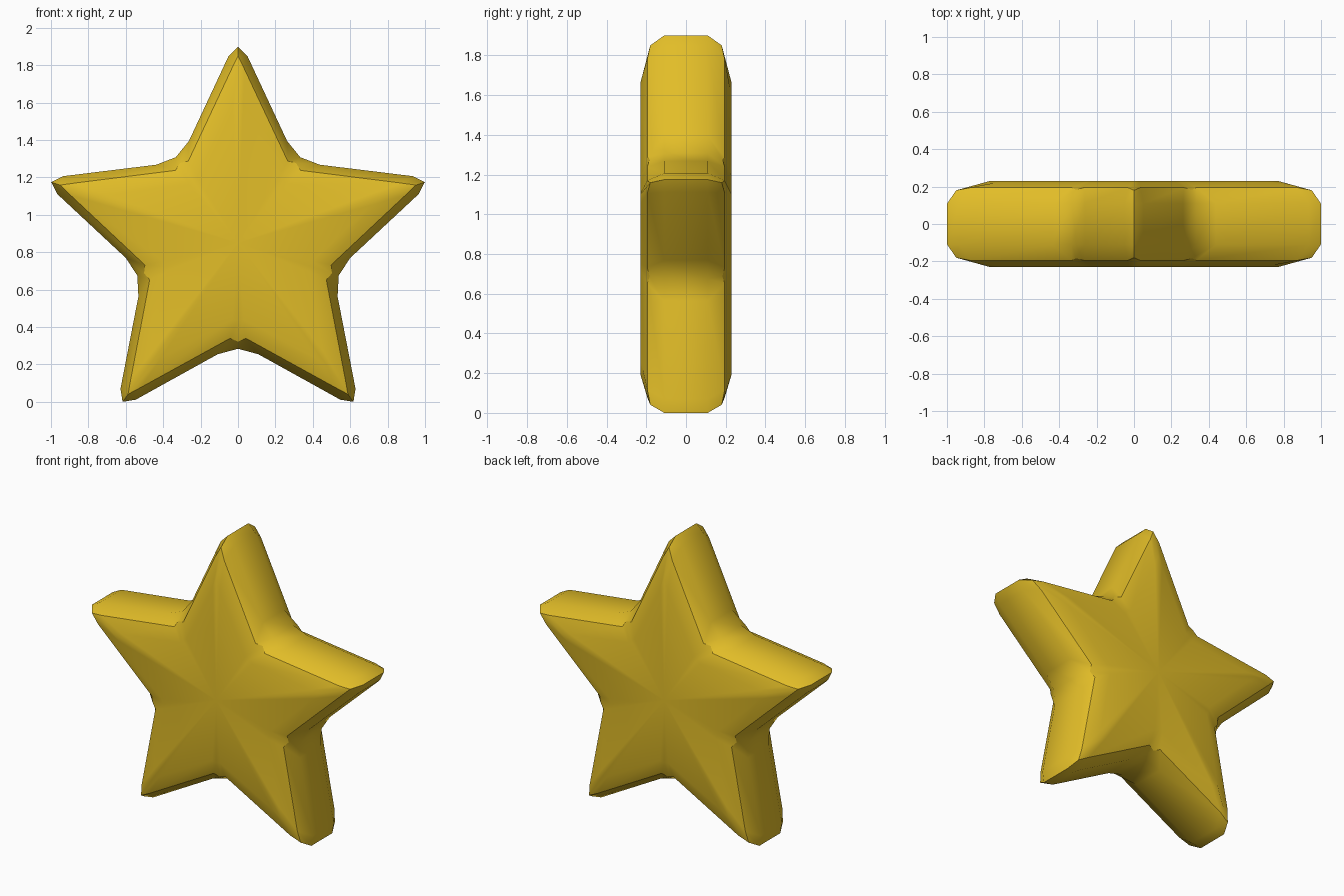
import bpy, bmesh, math

if "Cube" in bpy.data.objects:
    bpy.data.objects.remove(bpy.data.objects["Cube"])

CENTRE_Z = 0.85
ARMS = 5

gold = bpy.data.materials.new("gold")
gold.diffuse_color = (0.76, 0.51, 0.021, 1)
gold.use_nodes = True
gold.node_tree.nodes["Principled BSDF"].inputs["Base Color"].default_value = gold.diffuse_color

# Each ring: tip (radius, depth), shoulder (radius, side, depth),
# valley side (radius, side, depth), valley (radius, depth)
RIM = ((1.05, 0.11), (1.00, 0.05, 0.11), (0.595, 0.108, 0.11), (0.566, 0.11))
EDGE = ((1.00, 0.18), (0.93, 0.034, 0.195), (0.51, 0.042, 0.195), (0.528, 0.183))
FACE = ((0.81, 0.23), (0.74, 0.028, 0.23), (0.41, 0.03, 0.23), (0.415, 0.23))


def ring(bm, spec, side):
    """Closed star outline, six points per arm, on the front (-1) or back (1)."""
    tip, shoulder, flank, valley = spec
    verts = []

    def put(angle, r, t, depth):
        x = r * math.sin(angle) + t * math.cos(angle)
        z = r * math.cos(angle) - t * math.sin(angle)
        verts.append(bm.verts.new((x, side * depth, CENTRE_Z + z)))

    for i in range(ARMS):
        a = i * math.tau / ARMS
        v = a + math.pi / ARMS
        put(a, tip[0], 0, tip[1])
        put(a, *shoulder)
        put(v, flank[0], -flank[1], flank[2])
        put(v, valley[0], 0, valley[1])
        put(v, *flank)
        put(a + math.tau / ARMS, shoulder[0], -shoulder[1], shoulder[2])
    return verts


def bridge(bm, a, b):
    n = len(a)
    for i in range(n):
        j = (i + 1) % n
        bm.faces.new((a[i], a[j], b[j], b[i]))


bm = bmesh.new()
loops = [ring(bm, spec, s) for spec, s in
         ((FACE, -1), (EDGE, -1), (RIM, -1), (RIM, 1), (EDGE, 1), (FACE, 1))]

# Rounded sides and sloping face borders
for a, b in zip(loops, loops[1:]):
    bridge(bm, a, b)

# Front and back faces
for loop, y in ((loops[0], -0.23), (loops[-1], 0.23)):
    hub = bm.verts.new((0, y, CENTRE_Z))
    for i in range(len(loop)):
        bm.faces.new((loop[i], loop[(i + 1) % len(loop)], hub))
bmesh.ops.recalc_face_normals(bm, faces=bm.faces)

# Smooth surface with crisp face outlines and arm tips
for f in bm.faces:
    f.smooth = True
for loop in (loops[1], loops[4]):
    for i in range(len(loop)):
        bm.edges.get((loop[i], loop[(i + 1) % len(loop)])).smooth = False
for a, b in zip(loops[1:4], loops[2:5]):
    for i in range(0, len(a), 6):
        bm.edges.get((a[i], b[i])).smooth = False

mesh = bpy.data.meshes.new("star")
bm.to_mesh(mesh)
bm.free()
mesh.materials.append(gold)
star = bpy.data.objects.new("star", mesh)
bpy.context.collection.objects.link(star)
